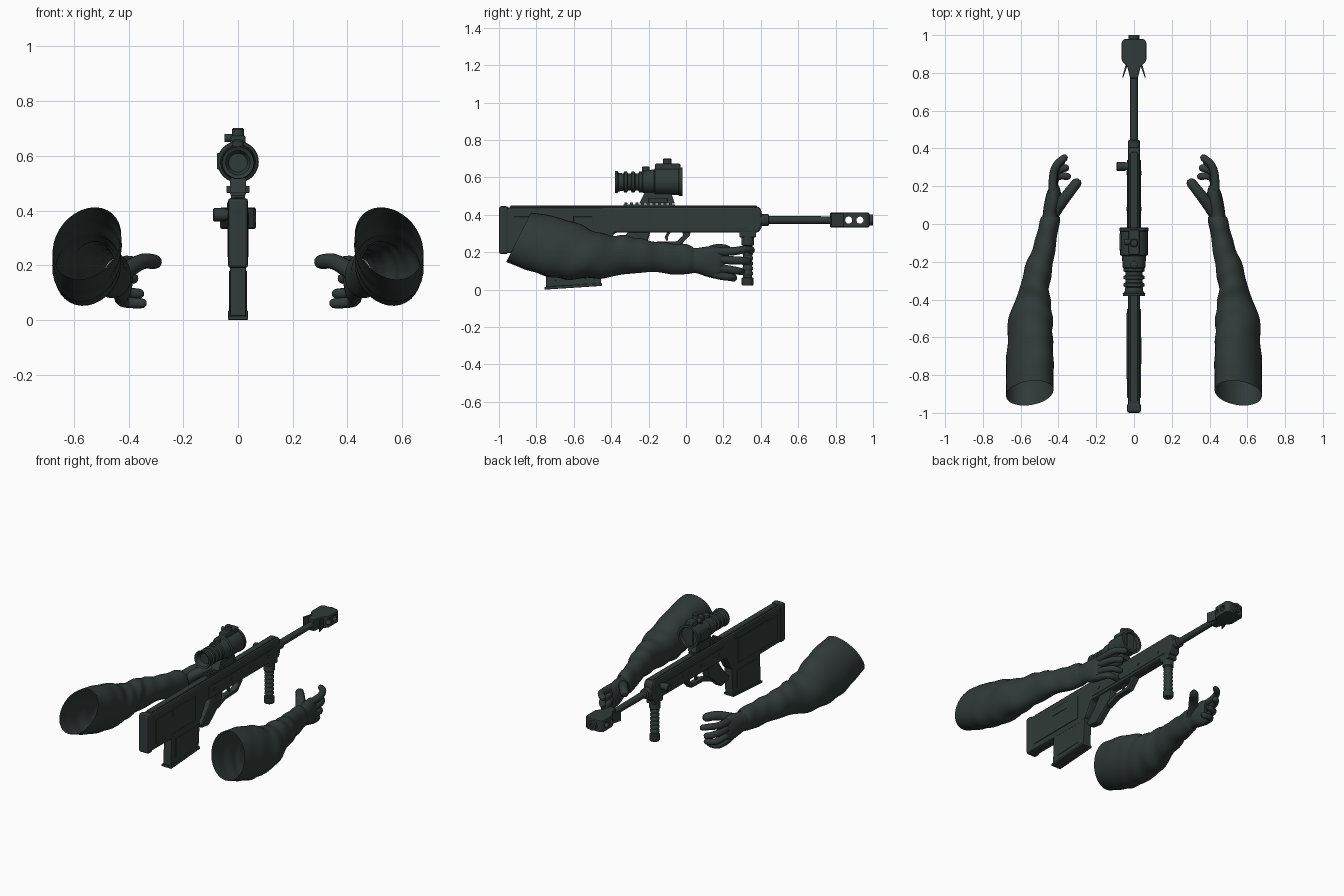
import bpy, bmesh, math
from mathutils import Vector

cube = bpy.data.objects.get("Cube")
if cube:
    bpy.data.objects.remove(cube)

mat = bpy.data.materials.new("dark_green_grey")
mat.use_nodes = True
COLOR = (0.03, 0.043, 0.04, 1)
mat.diffuse_color = COLOR
bsdf = next(n for n in mat.node_tree.nodes if n.type == 'BSDF_PRINCIPLED')
bsdf.inputs["Base Color"].default_value = COLOR
bsdf.inputs["Roughness"].default_value = 0.7


def finish(name, bm, bevel=0, smooth=True, mirror=False):
    bmesh.ops.recalc_face_normals(bm, faces=bm.faces)
    me = bpy.data.meshes.new(name)
    bm.to_mesh(me)
    bm.free()
    me.materials.append(mat)
    ob = bpy.data.objects.new(name, me)
    bpy.context.collection.objects.link(ob)
    if bevel:
        m = ob.modifiers.new("bevel", 'BEVEL')
        m.width, m.segments, m.limit_method = bevel, 2, 'ANGLE'
    if mirror:
        ob.modifiers.new("mirror", 'MIRROR')
    if smooth:
        bpy.ops.object.select_all(action='DESELECT')
        ob.select_set(True)
        bpy.context.view_layer.objects.active = ob
        bpy.ops.object.shade_smooth_by_angle(angle=math.radians(40))
    return ob


def plate(name, profile, half, x=0, bevel=0.004, mirror=False):
    """Side outline in (y, z), extruded across x."""
    bm = bmesh.new()
    face = bm.faces.new([bm.verts.new((x - half, y, z)) for y, z in profile])
    ext = bmesh.ops.extrude_face_region(bm, geom=[face])["geom"]
    moved = [v for v in ext if isinstance(v, bmesh.types.BMVert)]
    bmesh.ops.translate(bm, vec=(2 * half, 0, 0), verts=moved)
    return finish(name, bm, bevel, False, mirror)


def box(name, y0, y1, z0, z1, half, x=0, bevel=0.004, mirror=False):
    return plate(name, [(y0, z0), (y1, z0), (y1, z1), (y0, z1)], half, x, bevel, mirror)


def skin(bm, rings, caps):
    loops = [[bm.verts.new(p) for p in ring] for ring in rings]
    n = len(loops[0])
    for a, b in zip(loops, loops[1:]):
        for i in range(n):
            bm.faces.new((a[i], a[(i + 1) % n], b[(i + 1) % n], b[i]))
    if caps:
        bm.faces.new(loops[0])
        bm.faces.new(loops[-1])


def turned(name, origin, axis, profile, sides=24, mirror=False):
    """Turned part: profile is (distance along axis, radius)."""
    bm = bmesh.new()
    q = Vector(axis).to_track_quat('Z', 'Y')
    turn = [math.tau * i / sides for i in range(sides)]
    skin(bm, [[Vector(origin) + q @ Vector((r * math.cos(a), r * math.sin(a), d))
               for a in turn] for d, r in profile], True)
    return finish(name, bm, mirror=mirror)


def smooth_rows(rows, steps):
    """Catmull-Rom interpolation of rows of numbers."""
    rows = [Vector(r) for r in rows]
    out = []
    for i in range(len(rows) - 1):
        p0, p1, p2 = rows[max(i - 1, 0)], rows[i], rows[i + 1]
        p3 = rows[min(i + 2, len(rows) - 1)]
        for s in range(steps):
            t = s / steps
            out.append(0.5 * (2 * p1 + (p2 - p0) * t + (2 * p0 - 5 * p1 + 4 * p2 - p3) * t**2
                              + (3 * p1 - p0 - 3 * p2 + p3) * t**3))
    return out + [rows[-1]]


def limb(name, rows, shear=0, lean=0, folds=0, caps=True, sides=32, steps=8):
    """Oval tube along y; rows are (y, x, z, half width, half height)."""
    bm = bmesh.new()
    rings = []
    path = smooth_rows(rows, steps)
    for k, (y, x, z, rx, rz) in enumerate(path):
        t = k / (len(path) - 1)
        fade = min(1, 3 * t) * folds
        ring = []
        for i in range(sides):
            a = math.tau * i / sides
            f = 1 + fade * (math.sin(45 * y + 2 * math.sin(a + 6 * y))
                            + 0.7 * math.sin(2 * a + 22 * y))
            dz = rz * f * math.sin(a)
            ring.append((x + rx * f * math.cos(a) + lean * dz * (1 - t),
                         y + shear * dz * (1 - t), z + dz))
        rings.append(ring)
    skin(bm, rings, caps)
    return finish(name, bm, mirror=True)


def finger(name, points, radius):
    bm = bmesh.new()
    path = smooth_rows(points, 6)
    rings = []
    for k, p in enumerate(path):
        d = path[min(k + 1, len(path) - 1)] - path[max(k - 1, 0)]
        q = d.to_track_quat('Z', 'Y')
        left = len(path) - 1 - k
        r = radius * (1 - 0.25 * k / len(path)) * (0.45, 0.85, 1)[min(left, 2)]
        rings.append([p + q @ Vector((r * math.cos(math.tau * i / 12),
                                      r * math.sin(math.tau * i / 12), 0)) for i in range(12)])
    skin(bm, rings, True)
    return finish(name, bm, mirror=True)


# Arms: sleeves with cloth folds, then gloved hands
limb("sleeves", [(-.895, .552, .28, .122, .132), (-.75, .552, .24, .122, .148),
                 (-.6, .55, .198, .119, .14), (-.46, .545, .177, .107, .118),
                 (-.35, .528, .18, .08, .106), (-.24, .507, .18, .073, .09),
                 (-.12, .475, .17, .06, .08), (0, .448, .16, .054, .08),
                 (.04, .442, .158, .046, .07)], shear=.5, lean=-.22, folds=.035, caps=False)
limb("gloves", [(.01, .445, .158, .043, .066), (.06, .44, .155, .042, .068),
                (.11, .43, .15, .045, .08), (.17, .424, .143, .036, .086),
                (.205, .418, .14, .02, .07)], sides=20, steps=4)
tips = [("index", .2, .36, .21, .355), ("middle", .165, .34, .15, .37),
        ("ring", .125, .3, .095, .345), ("little", .09, .25, .06, .335)]
for label, base, reach, tip_z, tip_x in tips:
    mid = .16 + (reach - .16) * .6
    finger(label + "_fingers", [(.428, .13, base), (.428, mid - .03, (base + tip_z) / 2),
                                (.408, mid + .035, tip_z + .005), (tip_x, reach, tip_z)], .024)
finger("thumbs", [(.43, .05, .165), (.395, .1, .19), (.345, .165, .215), (.29, .235, .21)], .034)

# Receiver and stock
plate("receiver_and_stock", [(-.97, .44), (-.97, .195), (-.48, .19), (-.43, .215), (-.38, .305),
                             (.385, .305), (.405, .33), (.405, .42), (.39, .444)], .033, bevel=.012)
box("butt_pad", -1, -.95, .19, .446, .037, bevel=.012)
box("top_strip", -.94, .38, .425, .449, .02)
box("stock_side_panels", -.92, -.5, .23, .39, .003, .035, .002, True)
box("receiver_side_panels", -.36, .34, .325, .395, .002, .034, .001, True)
box("ejection_cover", -.74, -.6, .345, .395, .004, .037, .002)
box("cheek_rest", -.82, -.47, .4, .43, .005, -.035, .003)
for i in range(4):
    turned("receiver_pins", (.03, -.3 + i * .19, .36), (1, 0, 0), [(0, .01), (.009, .01)], 12, True)

# Magazine
plate("magazine", [(-.75, .015), (-.455, .03), (-.44, .25), (-.74, .25)], .029)
plate("magazine_floor", [(-.757, 0), (-.45, .02), (-.45, .035), (-.757, .015)], .037)
plate("magazine_ribs", [(-.7, .05), (-.5, .06), (-.5, .18), (-.7, .18)], .002, .03, .001, True)

# Pistol grip and trigger guard
plate("pistol_grip", [(-.19, .31), (-.31, .31), (-.35, .25), (-.43, .165), (-.415, .14),
                      (-.34, .13), (-.27, .19), (-.21, .24)], .026, bevel=.01)
plate("trigger_guard", [(.025, .31), (.02, .29), (-.03, .237), (-.16, .232), (-.24, .2), (-.23, .235),
                        (-.16, .256), (-.05, .258), (-.015, .29), (-.02, .31)], .02)
plate("trigger", [(-.1, .31), (-.115, .28), (-.105, .262), (-.095, .262), (-.095, .285),
                  (-.08, .31)], .007, bevel=.002)

# Bolt handle
turned("bolt_handle", (-.03, .305, .385), (-1, 0, 0),
       [(0, .02), (.015, .02), (.016, .024), (.058, .024), (.062, .02)], 16)

# Barrel and muzzle brake
turned("barrel", (0, .38, .372), (0, 1, 0),
       [(0, .032), (.06, .032), (.065, .022), (.42, .02)])
bm = bmesh.new()
outline = [(-.02, .77), (-.035, .83), (-.065, .865), (-.065, .965), (-.05, .98)]
outline += [(-x, y) for x, y in reversed(outline)]
skin(bm, [[(x, y, z) for x, y in outline] for z in (.333, .412)], True)
brake = finish("muzzle_brake", bm, .006, False)
bm = bmesh.new()
across = Vector((1, 0, 0)).to_track_quat('Z', 'Y').to_matrix()
for y in (.87, .93):
    port = bmesh.ops.create_cone(bm, cap_ends=True, segments=16, radius1=.019,
                                 radius2=.019, depth=.3)["verts"]
    bmesh.ops.rotate(bm, verts=port, matrix=across)
    bmesh.ops.translate(bm, verts=port, vec=(0, y, .372))
cutter = finish("port_cutter", bm, smooth=False)
cutter.hide_render = True
cutter.hide_viewport = True
cut = brake.modifiers.new("ports", 'BOOLEAN')
cut.object, cut.operation = cutter, 'DIFFERENCE'
turned("muzzle_tip", (0, .97, .372), (0, 1, 0), [(0, .03), (.03, .03), (.0301, .014), (.015, .014)])
bm = bmesh.new()
prong = [(.034, .84), (.057, .775), (.062, .777), (.044, .845)]
skin(bm, [[(x, y, z) for x, y in prong] for z in (.338, .407)], True)
finish("brake_prongs", bm, smooth=False, mirror=True)

# Vertical foregrip
box("foregrip_mount", .285, .375, .28, .315, .03)
ribs = []
for i in range(6):
    ribs += [(.075 + i * .027, .024), (.082 + i * .027, .029),
             (.091 + i * .027, .029), (.098 + i * .027, .024)]
turned("foregrip", (0, .33, 0), (0, 0, 1),
       [(.022, .028), (.027, .032), (.062, .032), (.066, .024)] + ribs
       + [(.24, .034), (.285, .034)], 20)

# Scope rail and mount
box("scope_rail", -.335, -.06, .445, .456, .026, bevel=.002)
for i in range(9):
    box("rail_teeth", -.33 + i * .03, -.314 + i * .03, .455, .466, .028, bevel=.002)
plate("scope_mount", [(-.25, .46), (-.06, .46), (-.08, .52), (-.22, .52)], .03)
box("mount_clamps", -.2, -.1, .465, .49, .008, .034, .003, True)

# Scope body, ribbed eyepiece, knobs
turned("scope_eyepiece", (0, -.38, .575), (0, 1, 0),
       [(.03, .034), (.006, .045), (0, .058), (.012, .06), (.02, .05), (.045, .046), (.05, .056),
        (.065, .056), (.07, .046), (.085, .046), (.09, .056), (.105, .056), (.11, .046),
        (.125, .046), (.13, .056), (.145, .056), (.15, .05), (.2, .056)], 32)
turned("scope_body", (0, -.24, .578), (0, 1, 0),
       [(0, .05), (.01, .06), (.07, .064), (.075, .073), (.2, .073), (.202, .076),
        (.22, .076), (.221, .062), (.2, .058)], 32)
box("scope_housing", -.165, -.03, .505, .675, .028, bevel=.008)
box("scope_side_box", -.14, -.05, .55, .61, .008, -.069)
turned("elevation_knob", (0, -.1, .66), (0, 0, 1), [(0, .022), (.037, .022), (.042, .017)], 16)
turned("windage_knob", (-.02, -.095, .665), (-1, 0, 0), [(0, .015), (.03, .015)], 16)
turned("focus_knob", (0, -.215, .615), (0, 0, 1), [(0, .02), (.04, .02), (.044, .015)], 16)
